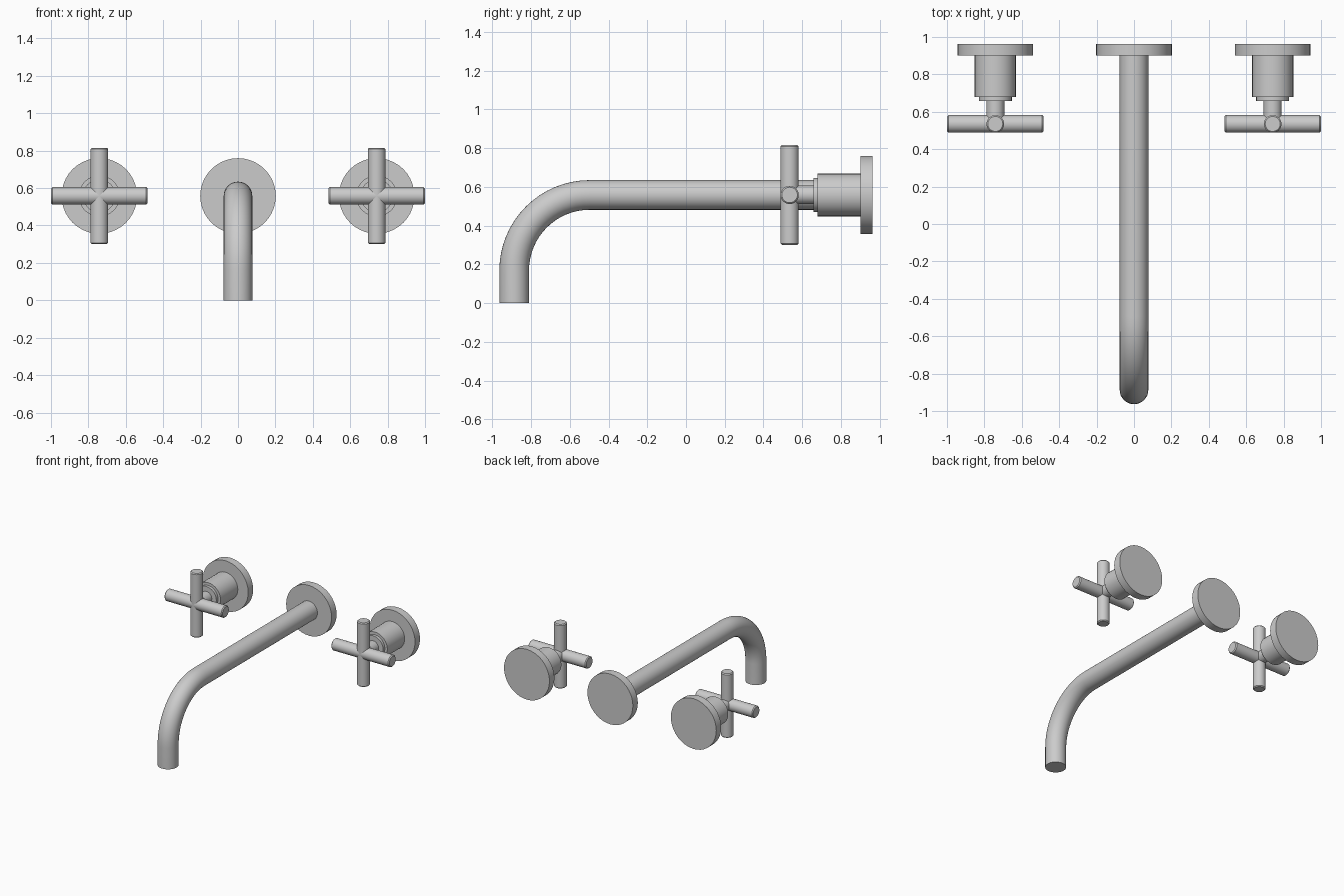
import bpy, bmesh, math
from mathutils import Vector

if "Cube" in bpy.data.objects:
    bpy.data.objects.remove(bpy.data.objects["Cube"])

Z = 0.558          # height of all the wall axes
X, Y, UP = Vector((1, 0, 0)), Vector((0, 1, 0)), Vector((0, 0, 1))


def sweep(name, rings, sides=32):
    """Skin capped circular rings given as (centre, direction, radius)."""
    bm = bmesh.new()
    loops = []
    for centre, direction, radius in rings:
        u = UP if abs(direction.x) > 0.9 else X
        v = direction.cross(u)
        loops.append([bm.verts.new(centre + radius * (u * math.cos(a) + v * math.sin(a)))
                      for a in (2 * math.pi * i / sides for i in range(sides))])
    for a, b in zip(loops, loops[1:]):
        for i in range(sides):
            j = (i + 1) % sides
            bm.faces.new((a[i], a[j], b[j], b[i]))
    bm.faces.new(loops[0])
    bm.faces.new(loops[-1])
    bmesh.ops.recalc_face_normals(bm, faces=bm.faces)
    mesh = bpy.data.meshes.new(name)
    bm.to_mesh(mesh)
    bm.free()
    obj = bpy.data.objects.new(name, mesh)
    bpy.context.collection.objects.link(obj)
    bpy.ops.object.select_all(action='DESELECT')
    obj.select_set(True)
    bpy.context.view_layer.objects.active = obj
    bpy.ops.object.shade_smooth_by_angle(angle=math.radians(30))
    return obj


def turned(name, origin, axis, profile, sides=32):
    """Turned part from (radius, distance along axis) points."""
    return sweep(name, [(origin + axis * d, axis, r) for r, d in profile], sides)


def wall_plate(name, x):
    turned(name, Vector((x, 0, Z)), Y, [(0.202, 0.9), (0.202, 0.963)], 40)


# Spout: straight pipe, quarter bend and short vertical outlet
R, tip_y = 0.39, -0.887
path = [(Vector((0, 0.905, Z)), -Y, 0.0765)]
for i in range(17):
    a = math.pi / 2 * i / 16
    path.append((Vector((0, tip_y + R - R * math.sin(a), Z - R + R * math.cos(a))),
                 Vector((0, -math.cos(a), -math.sin(a))), 0.0765))
path.append((Vector((0, tip_y, 0)), -UP, 0.0765))
sweep("spout", path)
wall_plate("spout_wall_plate", 0)

# Two cross-handle valves
L, r, c = 0.2575, 0.047, 0.007
bar = [(r - c, -L), (r, -L + c), (r, L - c), (r - c, L)]
for side, x in (("left", -0.7415), ("right", 0.7415)):
    wall_plate(side + "_wall_plate", x)
    turned(side + "_valve_body", Vector((x, 0, Z)), Y,
           [(0.048, 0.535), (0.048, 0.658), (0.088, 0.658), (0.088, 0.68),
            (0.11, 0.68), (0.11, 0.905)])
    hub = Vector((x, 0.535, Z))
    turned(side + "_handle_crossbar", hub, X, bar)
    turned(side + "_handle_upright", hub, UP, bar)
